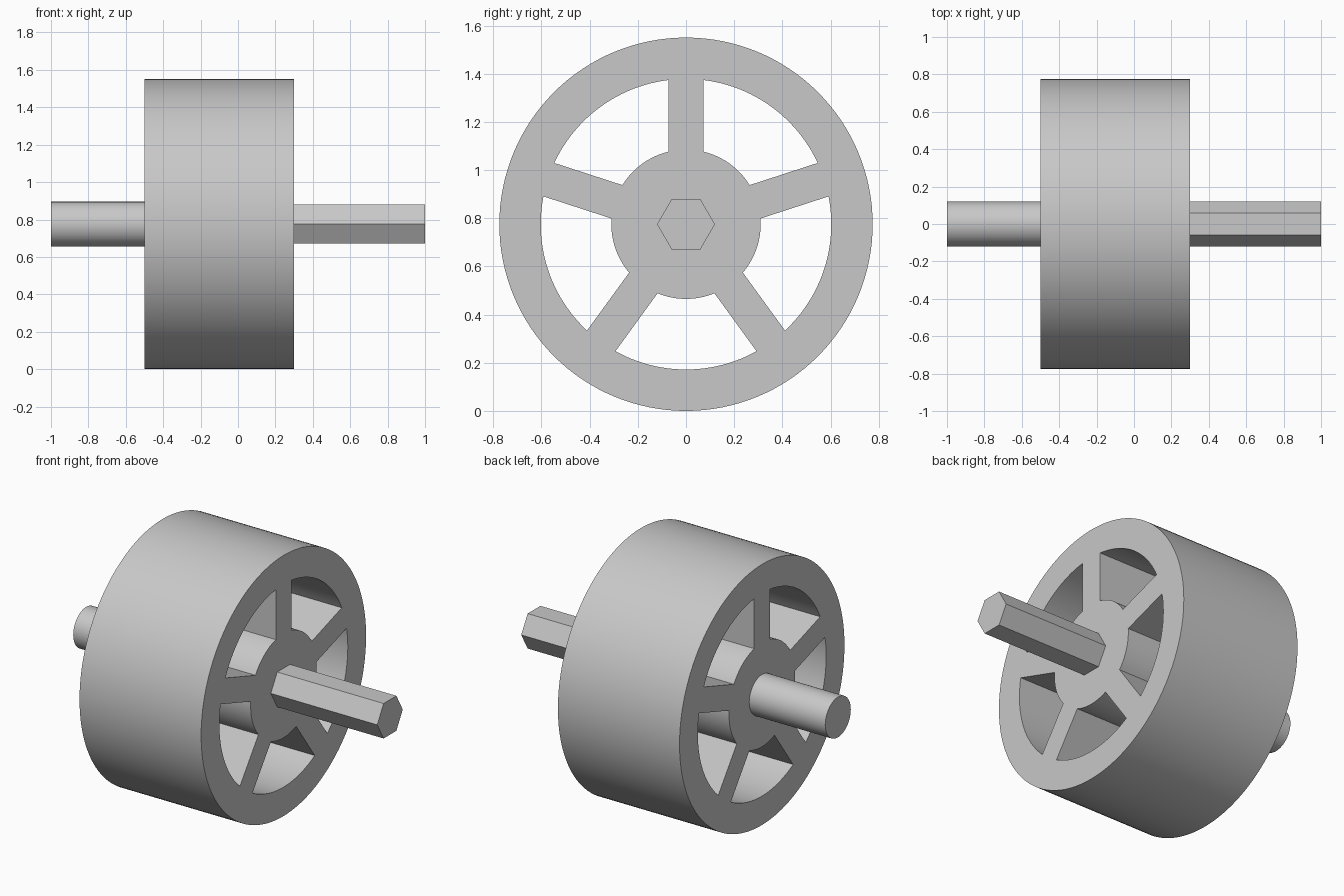
import bpy, bmesh
from math import sin, cos, asin, pi, tau, radians

if "Cube" in bpy.data.objects:
    bpy.data.objects.remove(bpy.data.objects["Cube"], do_unlink=True)

RIM, RIM_INNER, HUB, SHAFT = 0.775, 0.603, 0.31, 0.12
SPOKE_HALF = 0.073
SPOKES = 5
LEFT, RIGHT = -0.5, 0.3
EMBED = 0.05

grey = bpy.data.materials.new("light_grey")
grey.use_nodes = True
colour = (0.58, 0.58, 0.58, 1)
grey.diffuse_color = colour
grey.node_tree.nodes["Principled BSDF"].inputs["Base Color"].default_value = colour


def arc(radius, start, end, steps):
    """Points (y, z) on an arc, both ends included."""
    angles = [start + (end - start) * i / steps for i in range(steps + 1)]
    return [(radius * cos(a), radius * sin(a)) for a in angles]


def extrude_outline(name, loops, x0, x1):
    """Fill nested outlines and extrude them along the axle."""
    bm = bmesh.new()
    edges = []
    for loop in loops:
        verts = [bm.verts.new((x0, y, z + RIM)) for y, z in loop]
        edges += [bm.edges.new((v, verts[i - 1])) for i, v in enumerate(verts)]
    if len(loops) == 1:
        bm.faces.new(verts)
    else:
        bmesh.ops.triangle_fill(bm, edges=edges, use_beauty=True, normal=(1, 0, 0))
    result = bmesh.ops.extrude_face_region(bm, geom=bm.faces[:], use_keep_orig=True)
    moved = [g for g in result["geom"] if isinstance(g, bmesh.types.BMVert)]
    bmesh.ops.translate(bm, verts=moved, vec=(x1 - x0, 0, 0))
    bmesh.ops.recalc_face_normals(bm, faces=bm.faces[:])
    mesh = bpy.data.meshes.new(name)
    bm.to_mesh(mesh)
    bm.free()
    mesh.materials.append(grey)
    obj = bpy.data.objects.new(name, mesh)
    bpy.context.collection.objects.link(obj)
    bpy.ops.object.select_all(action="DESELECT")
    obj.select_set(True)
    bpy.context.view_layer.objects.active = obj
    bpy.ops.object.shade_smooth_by_angle(angle=radians(30))


def window(index):
    """Opening between two parallel-sided spokes."""
    start = pi / 2 + index * tau / SPOKES
    end = start + tau / SPOKES
    outer, inner = asin(SPOKE_HALF / RIM_INNER), asin(SPOKE_HALF / HUB)
    return (arc(RIM_INNER, start + outer, end - outer, 24)
            + arc(HUB, end - inner, start + inner, 16))


# Spoked wheel
rim = arc(RIM, 0, tau, 128)[:-1]
extrude_outline("spoked_wheel", [rim] + [window(i) for i in range(SPOKES)], LEFT, RIGHT)

# Axle ends: round on one side, hexagonal on the other
extrude_outline("round_shaft", [arc(SHAFT, 0, tau, 64)[:-1]], -1, LEFT + EMBED)
extrude_outline("hex_shaft", [arc(SHAFT, 0, tau, 6)[:-1]], RIGHT - EMBED, 1)
